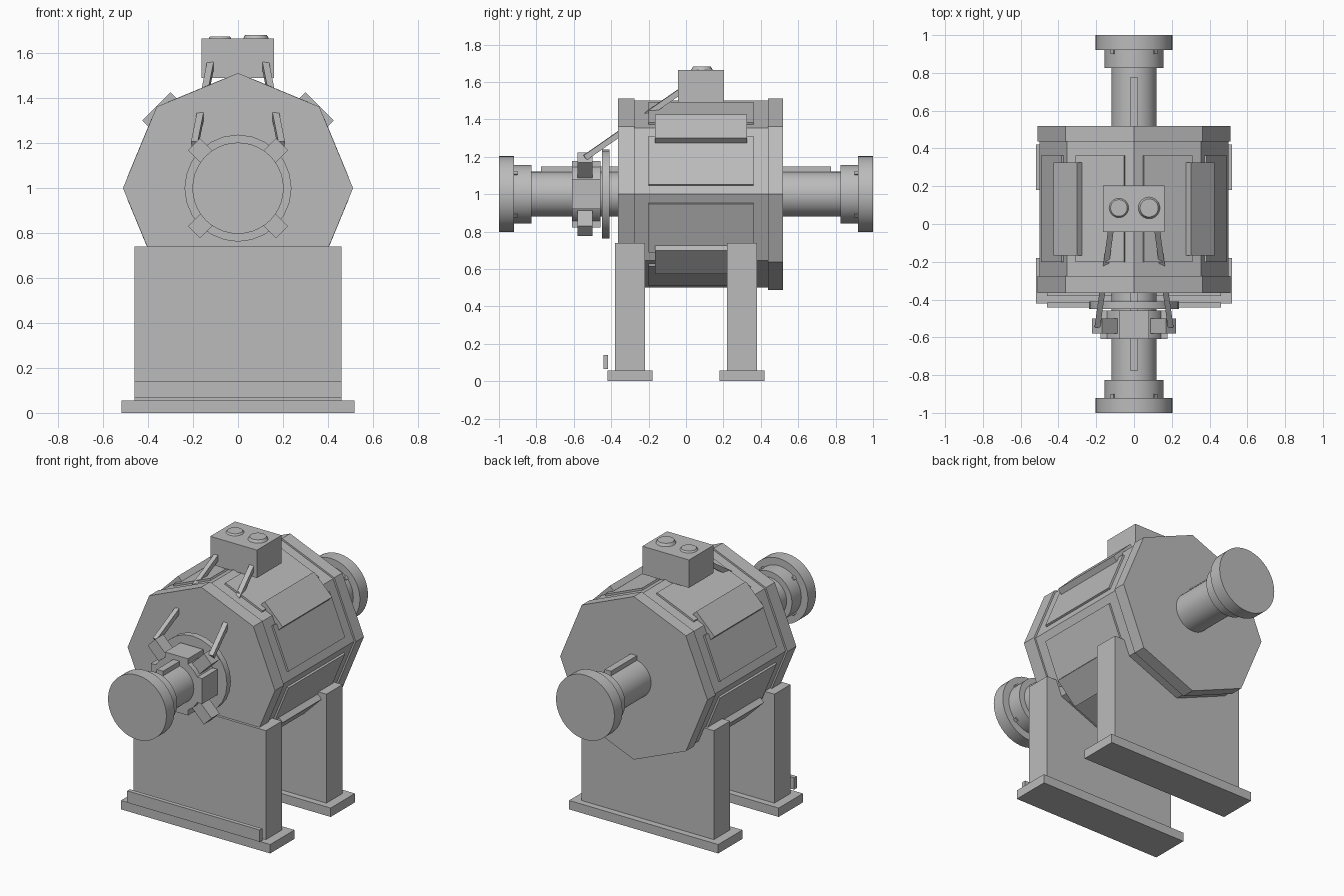
import bpy, math
from mathutils import Vector, Matrix

cube = bpy.data.objects.get("Cube")
if cube:
    bpy.data.objects.remove(cube)

grey = bpy.data.materials.new("machine grey")
grey.use_nodes = True
colour = (0.5, 0.5, 0.5, 1)
grey.diffuse_color = colour
grey.node_tree.nodes["Principled BSDF"].inputs["Base Color"].default_value = colour

AXIS = 1.0    # height of the shaft
MID = 0.08    # middle of the drum along y


def finish(name, smooth=False):
    ob = bpy.context.object
    ob.name = name
    ob.data.materials.append(grey)
    bpy.ops.object.transform_apply(location=False, rotation=True, scale=True)
    if smooth:
        bpy.ops.object.shade_smooth_by_angle(angle=math.radians(35))
    return ob


def box(name, x, y, z):
    """Box from (low, high) pairs."""
    bpy.ops.mesh.primitive_cube_add(size=1, location=[sum(p) / 2 for p in (x, y, z)])
    bpy.context.object.scale = [p[1] - p[0] for p in (x, y, z)]
    return finish(name)


def radial_box(name, angle, inner, outer, width, y):
    """Box pointing away from the shaft; angle 0 is straight up."""
    ob = box(name, (-width / 2, width / 2), y, (inner, outer))
    turn = Matrix.Rotation(math.radians(angle), 4, 'Y')
    ob.data.transform(Matrix.Translation((0, 0, AXIS)) @ turn @ Matrix.Translation(ob.location))
    ob.location = (0, 0, 0)
    return ob


def shaft(name, radius, y, sides=40, smooth=True):
    """Cylinder along y, centred on the shaft."""
    bpy.ops.mesh.primitive_cylinder_add(vertices=sides, radius=radius, depth=y[1] - y[0],
                                        location=(0, sum(y) / 2, AXIS),
                                        rotation=(math.pi / 2, 0, 0))
    return finish(name, smooth)


# Octagonal drum with wider end plates
shaft("drum", 0.50, (-0.28, 0.45), 8, False)
shaft("front_end_plate", 0.512, (-0.364, -0.275), 8, False)
shaft("back_end_plate", 0.512, (0.438, 0.518), 8, False)

# Raised panel on each drum face
for i in range(8):
    radial_box("drum_panel", 22.5 + 45 * i, 0.44, 0.474, 0.28, (-0.20, 0.362))

# Hatch covers over the diagonal corners
for angle in (45, 135, 225, 315):
    radial_box("hatch_cover", angle, 0.477, 0.514, 0.178, (-0.166, 0.326))

# Shaft, stepped flanges, keys and bolts at both ends
for side, end, root in (("front", -1, -0.35), ("back", 1, 0.5)):
    def span(a, b):
        return tuple(sorted((a * end, b * end)))
    shaft(side + "_shaft", 0.12, span(abs(root), 0.84))
    shaft(side + "_flange_step", 0.157, span(0.827, 0.925))
    shaft(side + "_flange", 0.203, span(0.92, 1.0))
    radial_box(side + "_key", 0, 0.10, 0.147, 0.044, span(abs(root), 0.775))
    for angle in (45, 135, 225, 315):
        radial_box(side + "_flange_bolt", angle, 0.14, 0.165, 0.022, span(0.90, 0.925))

# Ring and clamping collar on the front shaft
shaft("front_ring", 0.238, (-0.449, -0.41), 24)
shaft("collar", 0.165, (-0.61, -0.457), 24)
for angle in (0, 90, 180, 270):
    radial_box("collar_slat", angle, 0.13, 0.178, 0.16, (-0.61, -0.457))
    radial_box("collar_block", angle + 45, 0.15, 0.277, 0.075, (-0.58, -0.50))

# Slanted rods from the collar up to the control box
for s in (-1, 1):
    low, high = Vector((s * 0.193, -0.54, 1.195)), Vector((s * 0.122, -0.03, 1.55))
    bpy.ops.mesh.primitive_cube_add(size=1, location=(low + high) / 2)
    rod = bpy.context.object
    rod.scale = (0.03, 0.03, (high - low).length)
    rod.rotation_euler = (high - low).to_track_quat('Z', 'X').to_euler()
    finish("control_rod")

# Control box with two buttons
box("control_box", (-0.163, 0.161), (-0.042, 0.203), (1.49, 1.665))
for x, radius, top in ((-0.08, 0.055, 1.675), (0.08, 0.06, 1.682)):
    bpy.ops.mesh.primitive_cone_add(vertices=24, radius1=radius, radius2=radius * 0.8,
                                    depth=top - 1.66, location=(x, 0.085, (top + 1.66) / 2))
    finish("button")

# Legs and feet
for side, s in (("front", -1), ("back", 1)):
    box(side + "_leg", (-0.46, 0.46), sorted((s * 0.22, s * 0.38)), (0.05, 0.74))
    box(side + "_foot", (-0.518, 0.518), sorted((s * 0.18, s * 0.42)), (0, 0.056))

# Rail along the front foot
box("foot_rail", (-0.46, 0.46), (-0.442, -0.416), (0.066, 0.14))
